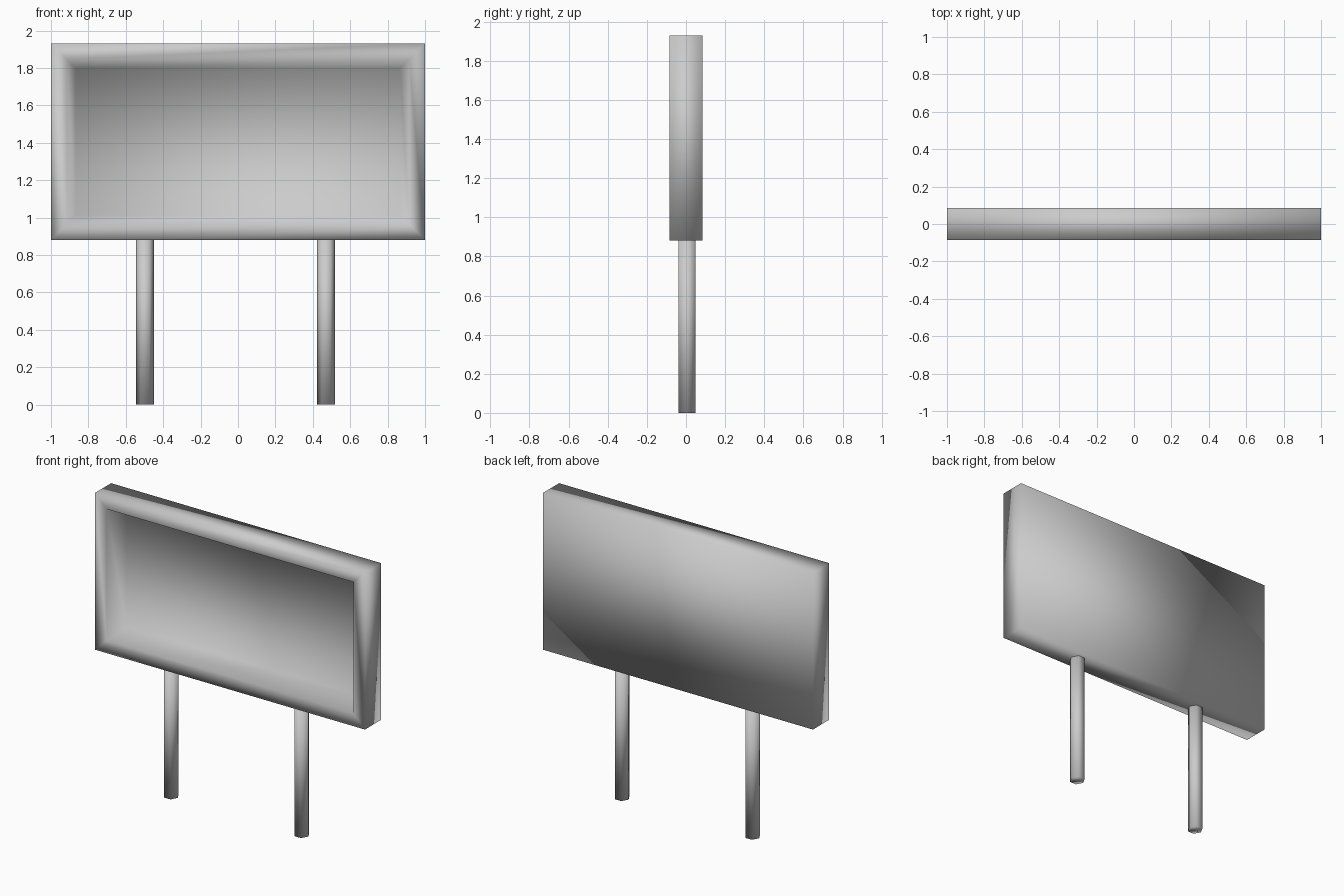
import bpy
import bmesh
from mathutils import Matrix

cube = bpy.data.objects.get("Cube")
if cube:
    bpy.data.objects.remove(cube, do_unlink=True)

# Single flat grey material
grey = bpy.data.materials.new("plain_grey")
grey.use_nodes = True
colour = (0.6, 0.6, 0.6, 1.0)
grey.diffuse_color = colour
grey.node_tree.nodes["Principled BSDF"].inputs["Base Color"].default_value = colour

BOARD_BOTTOM, BOARD_TOP = 0.88, 1.93
BOARD_WIDTH, BOARD_DEPTH = 2.0, 0.17
RIM, WALL_SLOPE, RECESS = 0.085, 0.047, 0.145
POST_RADIUS, POST_DEPTH_SCALE, POST_TOP, POST_Y = 0.048, 1.04, 0.885, 0.005


def finish(bm, name):
    """Turn a bmesh into a smooth shaded object."""
    bmesh.ops.recalc_face_normals(bm, faces=bm.faces)
    for face in bm.faces:
        face.smooth = True
    mesh = bpy.data.meshes.new(name)
    bm.to_mesh(mesh)
    bm.free()
    mesh.materials.append(grey)
    obj = bpy.data.objects.new(name, mesh)
    bpy.context.collection.objects.link(obj)
    return obj


# Board: a box with a rim and a deep recessed front panel
bm = bmesh.new()
height = BOARD_TOP - BOARD_BOTTOM
place = Matrix.Translation((0, 0, BOARD_BOTTOM + height / 2))
size = Matrix.Diagonal((BOARD_WIDTH, BOARD_DEPTH, height, 1))
bmesh.ops.create_cube(bm, size=1, matrix=place @ size)
bm.normal_update()
front = min(bm.faces, key=lambda f: f.calc_center_median().y)
bmesh.ops.inset_region(bm, faces=[front], thickness=RIM, use_even_offset=True)
bmesh.ops.inset_region(bm, faces=[front], thickness=WALL_SLOPE,
                       depth=-RECESS, use_even_offset=True)
finish(bm, "sign_board")

# Posts: six-sided, with corners pointing sideways
for name, x in (("right_post", -0.498), ("left_post", 0.47)):
    bm = bmesh.new()
    turn = Matrix.Rotation(1.5707963, 4, "Z")
    stretch = Matrix.Diagonal((1, POST_DEPTH_SCALE, 1, 1))
    place = Matrix.Translation((x, POST_Y, POST_TOP / 2))
    bmesh.ops.create_cone(bm, cap_ends=True, segments=6,
                          radius1=POST_RADIUS, radius2=POST_RADIUS,
                          depth=POST_TOP, matrix=place @ stretch @ turn)
    finish(bm, name)
